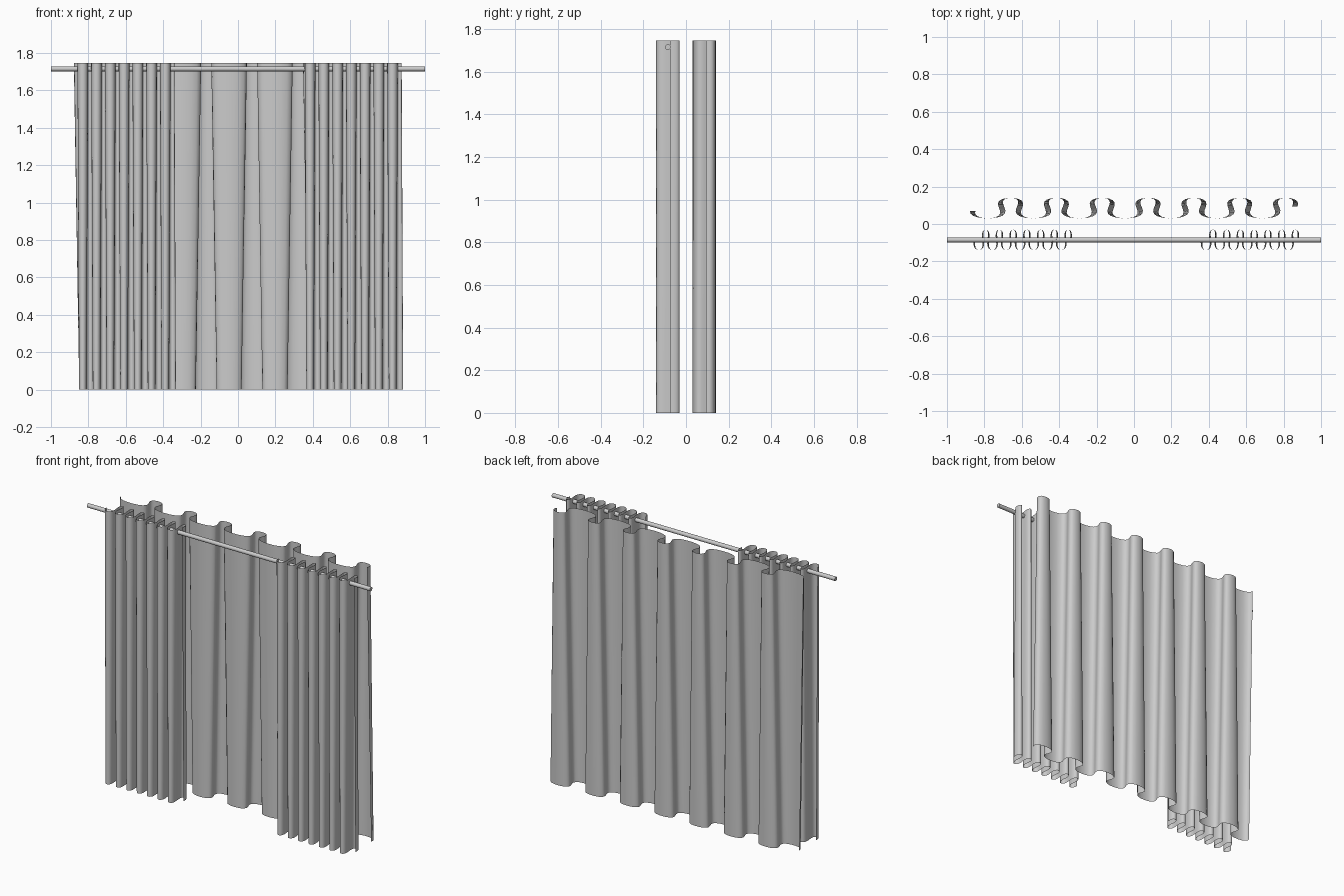
import bpy, bmesh
from math import sin, cos, pi

cube = bpy.data.objects.get("Cube")
if cube:
    bpy.data.objects.remove(cube, do_unlink=True)

HEIGHT = 1.745
FOLDS = 7          # backward folds in each curtain
PITCH = 0.245      # fold spacing at full width
STEPS = 150
ROWS = 6

grey = bpy.data.materials.new("light grey")
grey.use_nodes = True
grey.diffuse_color = (0.6, 0.6, 0.6, 1)
grey.node_tree.nodes["Principled BSDF"].inputs["Base Color"].default_value = (0.6, 0.6, 0.6, 1)


def curtain(name, x_start, y_mid, width):
    """Hanging sheet with S-shaped folds; the back folds open towards the hem."""
    bm = bmesh.new()
    first, last = -pi - 1.3, (FOLDS - 1) * 2 * pi + 1.4
    rows = []
    for r in range(ROWS + 1):
        h = r / ROWS
        row = []
        for i in range(STEPS + 1):
            a = first + (last - first) * i / STEPS
            x = PITCH * a / (2 * pi) + 0.03 * sin(2 * a) - 0.03 * h * sin(a)
            row.append(bm.verts.new((x_start + (x + 0.19) * width,
                                     y_mid + 0.055 * cos(a), h * HEIGHT)))
        rows.append(row)
    for low, high in zip(rows, rows[1:]):
        for i in range(STEPS):
            bm.faces.new((low[i], low[i + 1], high[i + 1], high[i])).smooth = True
    mesh = bpy.data.meshes.new(name)
    bm.to_mesh(mesh)
    bm.free()
    mesh.materials.append(grey)
    bpy.context.collection.objects.link(bpy.data.objects.new(name, mesh))


# Wide back curtain and the two gathered front curtains
curtain("back_curtain", -0.85, 0.085, 1.0)
curtain("right_front_curtain", -0.85, -0.085, 0.3)
curtain("left_front_curtain", 0.365, -0.085, 0.3)

# Rod threaded through the front curtains
bpy.ops.mesh.primitive_cylinder_add(vertices=24, radius=0.013, depth=2,
                                    location=(0, -0.085, 1.715), rotation=(0, pi / 2, 0))
rod = bpy.context.object
rod.name = "curtain_rod"
rod.data.materials.append(grey)
bpy.ops.object.shade_smooth_by_angle()
